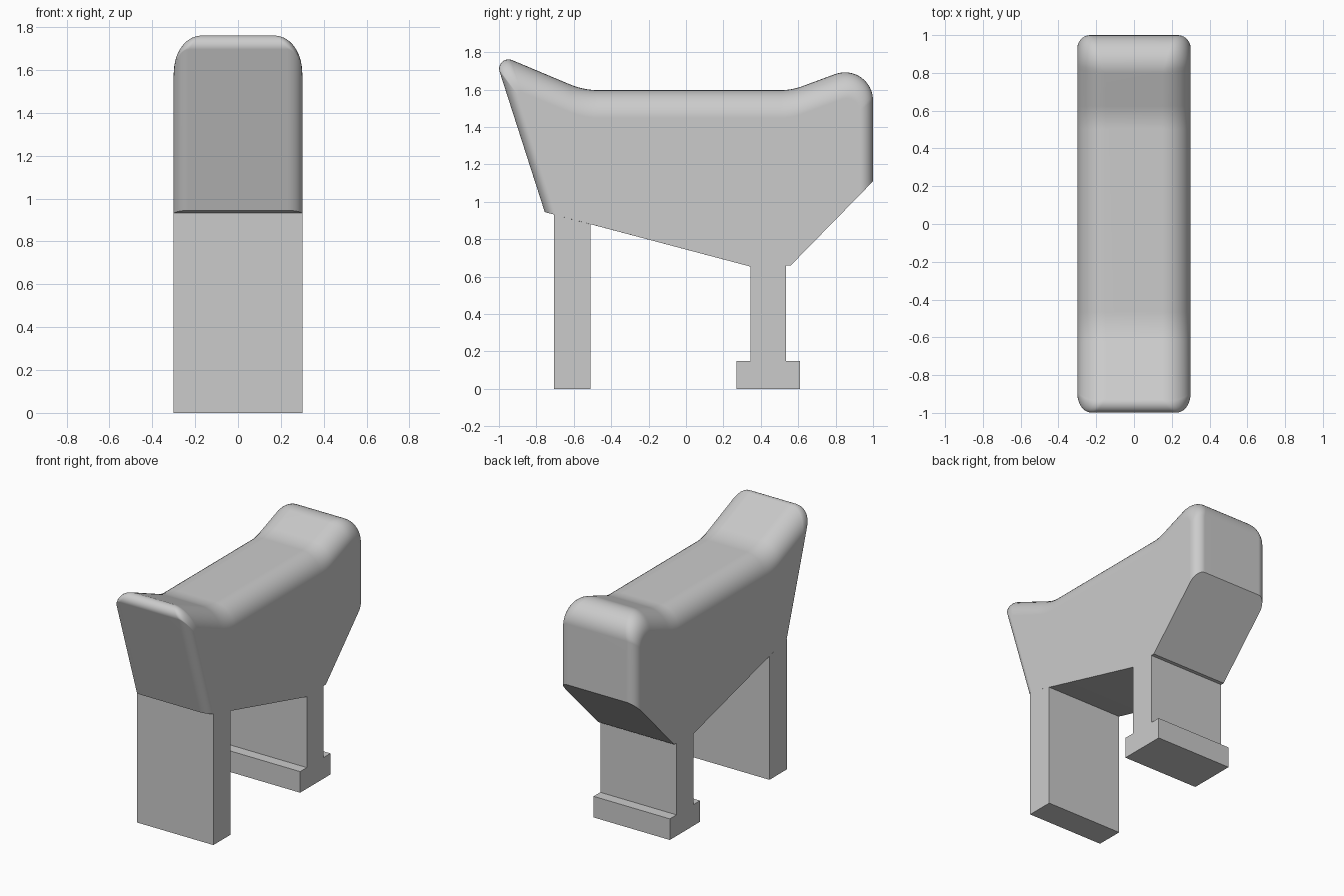
import bpy, bmesh, math
from mathutils import Vector

if "Cube" in bpy.data.objects:
    bpy.data.objects.remove(bpy.data.objects["Cube"], do_unlink=True)

HALF = 0.3        # half width of every part
ARC = 12          # segments per rounded profile corner
LAYERS = 9        # segments across the edge rounding

grey = bpy.data.materials.new("plain grey")
grey.use_nodes = True
grey.diffuse_color = (0.6, 0.6, 0.6, 1)
grey.node_tree.nodes["Principled BSDF"].inputs["Base Color"].default_value = grey.diffuse_color


def round_corner(before, corner, after, radius):
    """Points of an arc that replaces a profile corner."""
    to_a, to_b = (before - corner).normalized(), (after - corner).normalized()
    half = to_a.angle(to_b) / 2
    start = corner + to_a * (radius / math.tan(half))
    centre = corner + (to_a + to_b).normalized() * (radius / math.sin(half))
    end = corner + to_b * (radius / math.tan(half))
    u, v = start - centre, end - centre
    sweep = u.angle(v)
    points = []
    for i in range(ARC + 1):
        a = sweep * i / ARC
        points.append(centre + (u * math.sin(sweep - a) + v * math.sin(a)) / math.sin(sweep))
    return points


def profile(corners):
    """Closed (y, z) outline; corners with a radius become arcs."""
    pts = [Vector(c[:2]) for c in corners]
    outline = []
    for i, c in enumerate(corners):
        if c[2]:
            outline += round_corner(pts[i - 1], pts[i], pts[(i + 1) % len(pts)], c[2])
        else:
            outline.append(pts[i])
    return outline


def loft(name, rings):
    """Skin a row of closed rings and cap both ends."""
    bm = bmesh.new()
    rows = [[bm.verts.new(p) for p in ring] for ring in rings]
    for a, b in zip(rows, rows[1:]):
        for i in range(len(a)):
            bm.faces.new((a[i - 1], a[i], b[i], b[i - 1]))
    bm.faces.new(rows[0])
    bm.faces.new(rows[-1])
    bmesh.ops.remove_doubles(bm, verts=bm.verts, dist=0.0001)
    bmesh.ops.recalc_face_normals(bm, faces=bm.faces)
    mesh = bpy.data.meshes.new(name)
    bm.to_mesh(mesh)
    bm.free()
    mesh.materials.append(grey)
    obj = bpy.data.objects.new(name, mesh)
    bpy.context.collection.objects.link(obj)
    return obj


def slab(name, outline):
    """Straight full-width extrusion of a (y, z) outline."""
    return loft(name, [[(x, y, z) for y, z in outline] for x in (HALF, -HALF)])


# body: outer outline, matching flat-side outline, and rounding width at each corner
belly_back, belly_front = (0.56, 0.66, 0), (0.34, 0.655, 0)
outer = profile([(-0.755, 0.945, 0), (-1.03, 1.8, 0.05), (-0.547, 1.597, 0.4),
                 (0.565, 1.597, 0.35), (1, 1.758, 0.15), (1, 1.11, 0), belly_back, belly_front])
inner = profile([(-0.69, 0.928, 0), (-0.906, 1.598, 0.015), (-0.547, 1.45, 0.4),
                 (0.565, 1.45, 0.35), (0.93, 1.585, 0.07), (0.93, 1.038, 0), belly_back, belly_front])
SMALL, LARGE = 0.07, 0.15
blend = [SMALL + (LARGE - SMALL) * i / ARC for i in range(ARC + 1)]
widths = [SMALL] + blend + [LARGE] * (2 * ARC + 2) + blend[::-1] + [SMALL, 0, 0]

side = []
for k in range(LAYERS + 1):
    a = math.pi / 2 * k / LAYERS
    ring = []
    for o, i, w in zip(outer, inner, widths):
        p = i.lerp(o, math.sin(a))
        ring.append(Vector((HALF - w * (1 - math.cos(a)), p.x, p.y)))
    side.append(ring)
mirrored = [[Vector((-p.x, p.y, p.z)) for p in ring] for ring in reversed(side)]
body = loft("body", side + mirrored)

bpy.ops.object.select_all(action="DESELECT")
body.select_set(True)
bpy.context.view_layer.objects.active = body
bpy.ops.object.shade_smooth_by_angle(angle=math.radians(32))
weighted = body.modifiers.new("even shading", "WEIGHTED_NORMAL")
weighted.keep_sharp = True

# legs meet the sloped belly
slab("front_leg", [(-0.705, 0), (-0.51, 0), (-0.51, 0.88), (-0.705, 0.932)])
slab("rear_leg", [(0.345, 0.15), (0.535, 0.15), (0.535, 0.66), (0.345, 0.656)])
slab("rear_foot", [(0.27, 0), (0.61, 0), (0.61, 0.15), (0.27, 0.15)])
